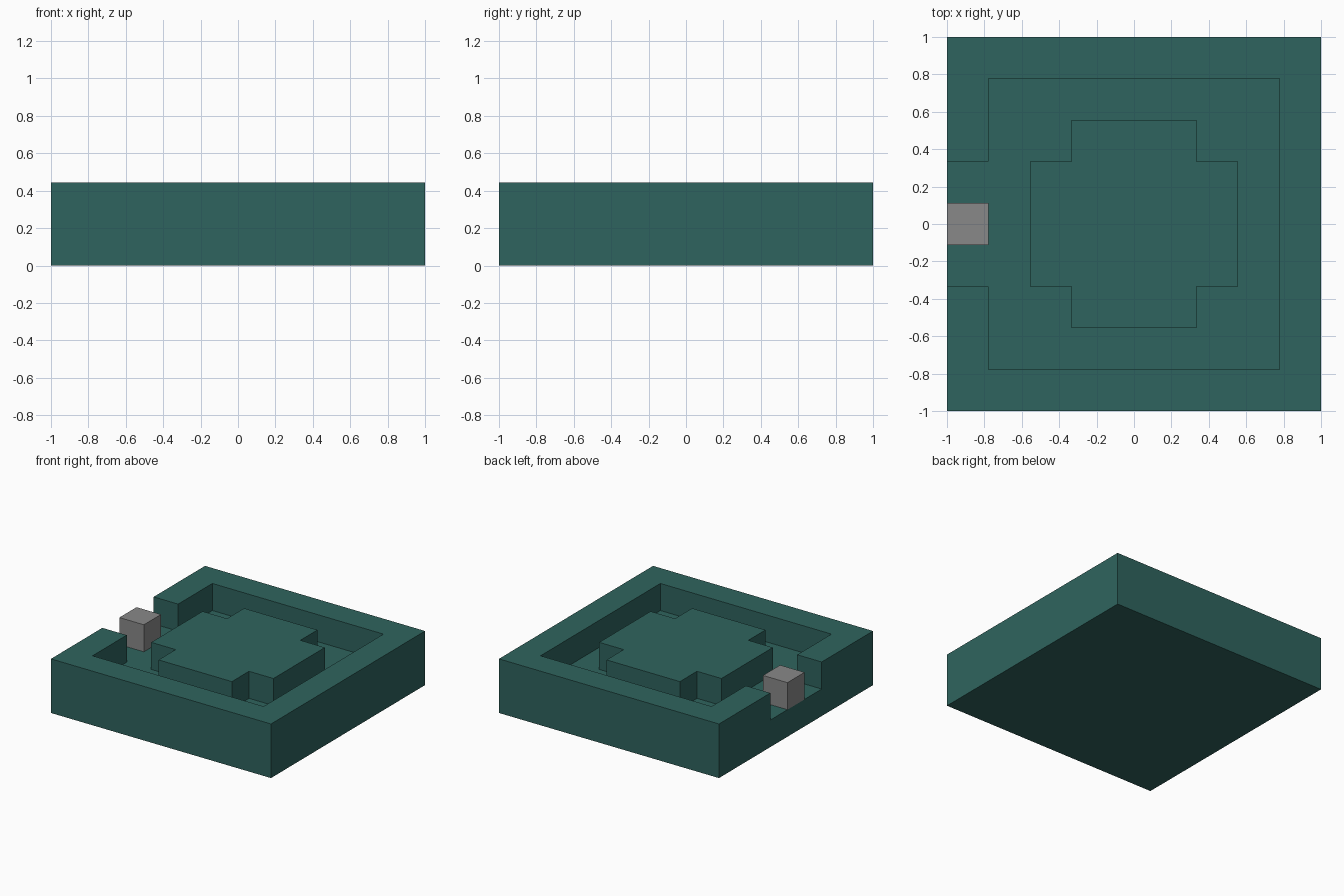
import bpy
import bmesh

cube = bpy.data.objects.get("Cube")
if cube:
    bpy.data.objects.remove(cube, do_unlink=True)

U = 2 / 9            # one grid cell
FLOOR, TOP = U, 2 * U


def material(name, rgb):
    m = bpy.data.materials.new(name)
    m.use_nodes = True
    m.diffuse_color = (*rgb, 1)
    m.node_tree.nodes["Principled BSDF"].inputs["Base Color"].default_value = (*rgb, 1)
    return m


def prism(name, outline, z0, z1, mat):
    """Extrude an outline given in grid cells from z0 to z1."""
    bm = bmesh.new()
    face = bm.faces.new([bm.verts.new((x * U, y * U, z0)) for x, y in outline])
    top = bmesh.ops.extrude_face_region(bm, geom=[face])["geom"]
    bmesh.ops.translate(bm, vec=(0, 0, z1 - z0),
                        verts=[v for v in top if isinstance(v, bmesh.types.BMVert)])
    bmesh.ops.recalc_face_normals(bm, faces=bm.faces)
    mesh = bpy.data.meshes.new(name)
    bm.to_mesh(mesh)
    bm.free()
    mesh.materials.append(mat)
    ob = bpy.data.objects.new(name, mesh)
    bpy.context.collection.objects.link(ob)
    return ob


def rect(x0, y0, x1, y1):
    return [(x0, y0), (x1, y0), (x1, y1), (x0, y1)]


teal = material("dark_teal", (0.028, 0.127, 0.112))
grey = material("mid_grey", (0.25, 0.25, 0.25))

# Solid tray with its recess and side opening cut out
tray = prism("tray", rect(-4.5, -4.5, 4.5, 4.5), 0, TOP, teal)
half = [(-5, -1.5), (-3.5, -1.5), (-3.5, -3.5), (3.5, -3.5)]
cutter = prism("recess_cutter", half + [(x, -y) for x, y in reversed(half)],
               FLOOR, TOP + U, teal)
cutter.hide_render = True
cut = tray.modifiers.new("recess", "BOOLEAN")
cut.operation, cut.solver, cut.object = "DIFFERENCE", "EXACT", cutter
bpy.context.view_layer.update()
evaluated = tray.evaluated_get(bpy.context.evaluated_depsgraph_get())
carved = bpy.data.meshes.new_from_object(evaluated)
tray.modifiers.clear()
tray.data = carved
bpy.data.objects.remove(cutter, do_unlink=True)

# Cross-shaped centre block: one quarter turned four times
cross, corner = [], [(2.5, -1.5), (2.5, 1.5), (1.5, 1.5)]
for _ in range(4):
    cross += corner
    corner = [(-y, x) for x, y in corner]
prism("centre_block", cross, FLOOR, TOP, teal)

# Small cube standing in the opening
prism("gate_cube", rect(-4.5, -0.5, -3.5, 0.5), FLOOR, TOP, grey)
